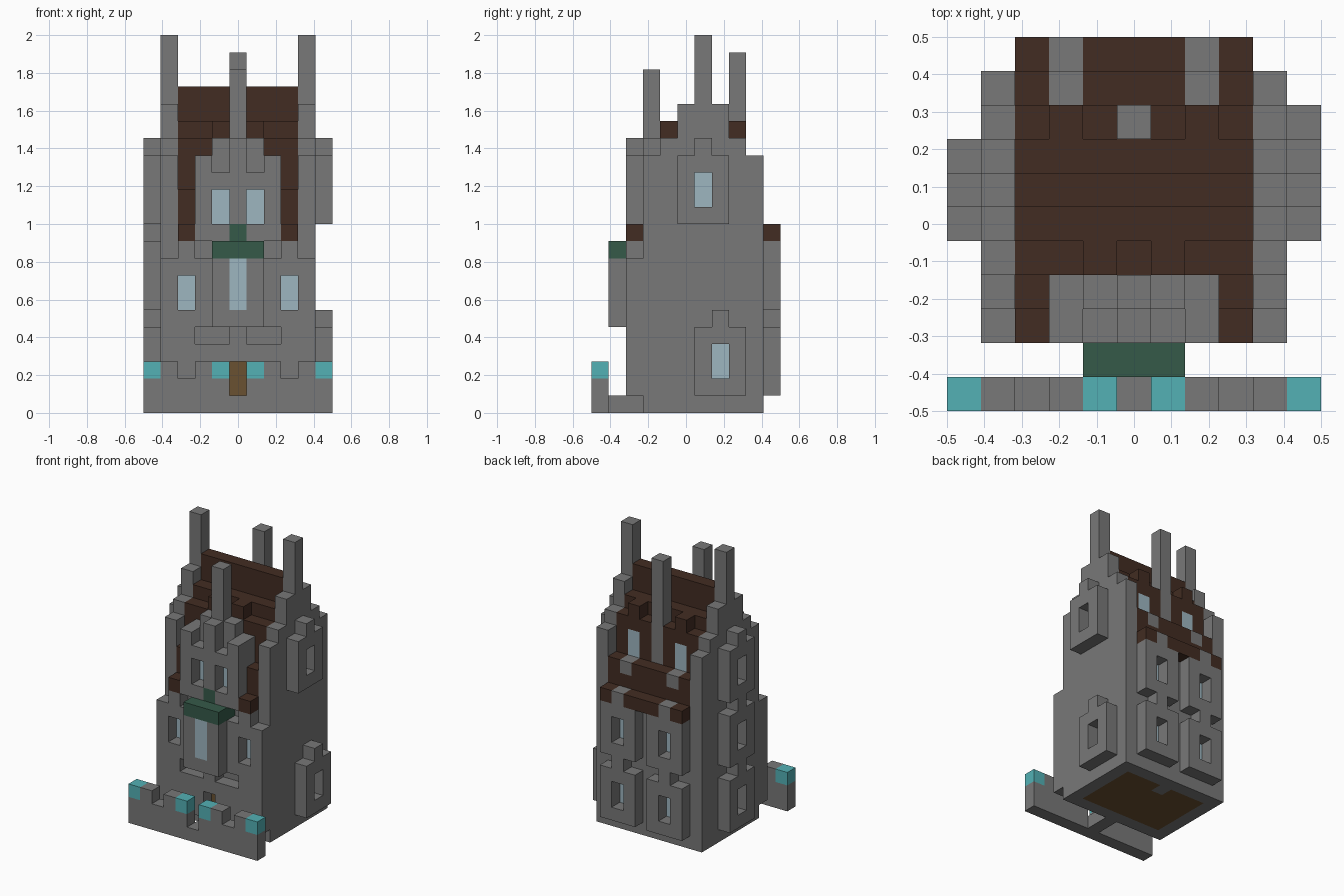
import bpy
import bmesh
from mathutils import Vector

cube = bpy.data.objects.get("Cube")
if cube:
    bpy.data.objects.remove(cube, do_unlink=True)

UNIT = 1 / 11


def material(name, rgb):
    """Flat colour given as sRGB bytes, stored as linear values."""
    lin = [((c / 255 + 0.055) / 1.055) ** 2.4 for c in rgb] + [1]
    m = bpy.data.materials.new(name)
    m.use_nodes = True
    m.diffuse_color = lin
    m.node_tree.nodes["Principled BSDF"].inputs["Base Color"].default_value = lin
    return m


MATS = {
    "stone": material("grey stone", (120, 120, 120)),
    "roof": material("dark brown roof", (66, 44, 34)),
    "glass": material("pale blue glass", (157, 182, 192)),
    "green": material("dark green canopy", (53, 90, 73)),
    "teal": material("teal caps", (83, 177, 181)),
    "wood": material("brown wood", (106, 81, 49)),
}

# Blocks live on a grid; a later part replaces the blocks it overlaps.
grid = {}
colours = {}


def span(v):
    return range(v[0], v[1] + 1) if isinstance(v, tuple) else (v,)


def fill(part, mat, x, y, z):
    colours[part] = mat
    for i in span(x):
        for j in span(y):
            for k in span(z):
                grid[i, j, k] = part


def carve(x, y, z):
    grid.pop((x, y, z), None)


def window(part, side, centre, z):
    """Raised frame three wide and four high, with a head block and a sunk pane."""
    outer, inner = {"front": (2, 3), "back": (10, 9),
                    "left": (10, 9), "right": (0, 1)}[side]

    def put(name, mat, u, depth, zz):
        if side in ("front", "back"):
            fill(name, mat, u, depth, zz)
        else:
            fill(name, mat, depth, u, zz)

    put(part, "stone", (centre - 1, centre + 1), outer, (z, z + 3))
    put(part, "stone", centre, outer, z + 4)
    for k in (z + 1, z + 2):
        if side in ("front", "back"):
            carve(centre, outer, k)
        else:
            carve(outer, centre, k)
    put("window_panes", "glass", centre, inner, (z + 1, z + 2))


# Main walls and floor
fill("house_walls", "stone", (1, 9), (3, 9), (0, 9))
fill("floor", "wood", (2, 8), (4, 8), 0)

# Stepped roof with eaves
fill("roof", "roof", (2, 8), (3, 9), (10, 12))
fill("roof", "roof", (2, 8), (4, 8), (13, 15))
fill("roof", "roof", (2, 8), (5, 7), 16)
fill("roof", "roof", (2, 8), 6, (17, 18))
for y in (2, 10):
    fill("roof", "roof", (2, 8), y, 10)
for x in (4, 6):
    fill("roof", "roof", x, 4, 16)

# Stepped gable ends with tall side chimneys
for x, side in ((9, "left"), (1, "right")):
    fill(side + "_gable", "stone", x, (3, 9), (10, 14))
    fill(side + "_gable", "stone", x, (4, 8), 15)
    fill(side + "_gable", "stone", x, (5, 7), (16, 17))
    fill(side + "_chimney", "stone", x, 6, (18, 21))

# Side windows
window("left_lower_window", "left", 7, 1)
window("left_upper_window", "left", 6, 11)
for z, level in ((1, "lower"), (6, "middle"), (11, "upper")):
    window("right_" + level + "_window", "right", 6, z)

# Back windows, attic panes with sills and heads
for x, side in ((7, "left"), (3, "right")):
    window("back_" + side + "_lower_window", "back", x, 1)
    window("back_" + side + "_upper_window", "back", x, 6)
    fill("attic_sills", "stone", x, 9, 12)
    fill("window_panes", "glass", x, 8, (13, 14))
    fill("roof", "roof", x, 8, 16)

# Front ground storey with door
fill("front_base", "stone", (1, 9), 2, (1, 3))
for x in ((1, 2), 5, (8, 9)):
    fill("front_base", "stone", x, 2, 4)
for z in (1, 2):
    carve(5, 2, z)
fill("door", "wood", 5, 3, (1, 2))

# Front windows either side of the bay
for x, side in ((8, "left"), (2, "right")):
    window("front_" + side + "_window", "front", x, 5)

# Bay window and its canopy
fill("bay", "stone", (4, 6), (1, 2), (5, 8))
fill("bay_glass", "glass", 5, 1, (6, 8))
fill("canopy", "green", (4, 6), (1, 2), 9)

# Front dormer with paired windows
fill("dormer", "stone", (3, 7), 2, (10, 13))
fill("dormer", "stone", (3, 7), 3, (10, 14))
fill("dormer", "stone", (4, 6), 3, 15)
for x in (3, 7):
    fill("dormer", "stone", x, 2, 14)
fill("dormer", "stone", 5, 2, (14, 15))
for x in (4, 6):
    for z in (11, 12):
        carve(x, 2, z)
    fill("window_panes", "glass", x, 3, (11, 12))
fill("canopy", "green", 5, 2, 10)

# Centre chimneys
fill("front_chimney", "stone", 5, 3, (16, 19))
fill("back_chimney", "stone", 5, 8, (0, 20))

# Garden wall with gate gap, raised ends, teal caps and path
fill("garden_wall", "stone", (0, 10), 0, (0, 1))
carve(5, 0, 1)
for x in (1, 3, 7, 9):
    fill("garden_wall", "stone", x, 0, 2)
for x in (0, 4, 6, 10):
    fill("wall_caps", "teal", x, 0, 2)
fill("path", "stone", 5, (1, 2), 0)

# Turn each part into a mesh of its exposed faces
DIRECTIONS = [Vector(d) * s for d in ((1, 0, 0), (0, 1, 0), (0, 0, 1))
              for s in (1, -1)]


def build(part, mat):
    bm = bmesh.new()
    verts = {}

    def vert(p):
        key = tuple(round(c) for c in p)
        if key not in verts:
            i, j, k = key
            verts[key] = bm.verts.new((i * UNIT - 0.5, j * UNIT - 0.5, k * UNIT))
        return verts[key]

    half = Vector((0.5, 0.5, 0.5))
    for cell, owner in grid.items():
        if owner != part:
            continue
        for n in DIRECTIONS:
            if tuple(int(c + d) for c, d in zip(cell, n)) in grid:
                continue
            u = Vector((n.y, n.z, n.x))
            v = n.cross(u)
            mid = Vector(cell) + half + n / 2
            bm.faces.new([vert(mid + (u * a + v * b) / 2)
                          for a, b in ((-1, -1), (1, -1), (1, 1), (-1, 1))])
    bmesh.ops.dissolve_limit(bm, angle_limit=0.01, verts=bm.verts[:],
                             edges=bm.edges[:])
    mesh = bpy.data.meshes.new(part)
    bm.to_mesh(mesh)
    bm.free()
    mesh.materials.append(MATS[mat])
    bpy.context.collection.objects.link(bpy.data.objects.new(part, mesh))


for part, mat in colours.items():
    build(part, mat)
